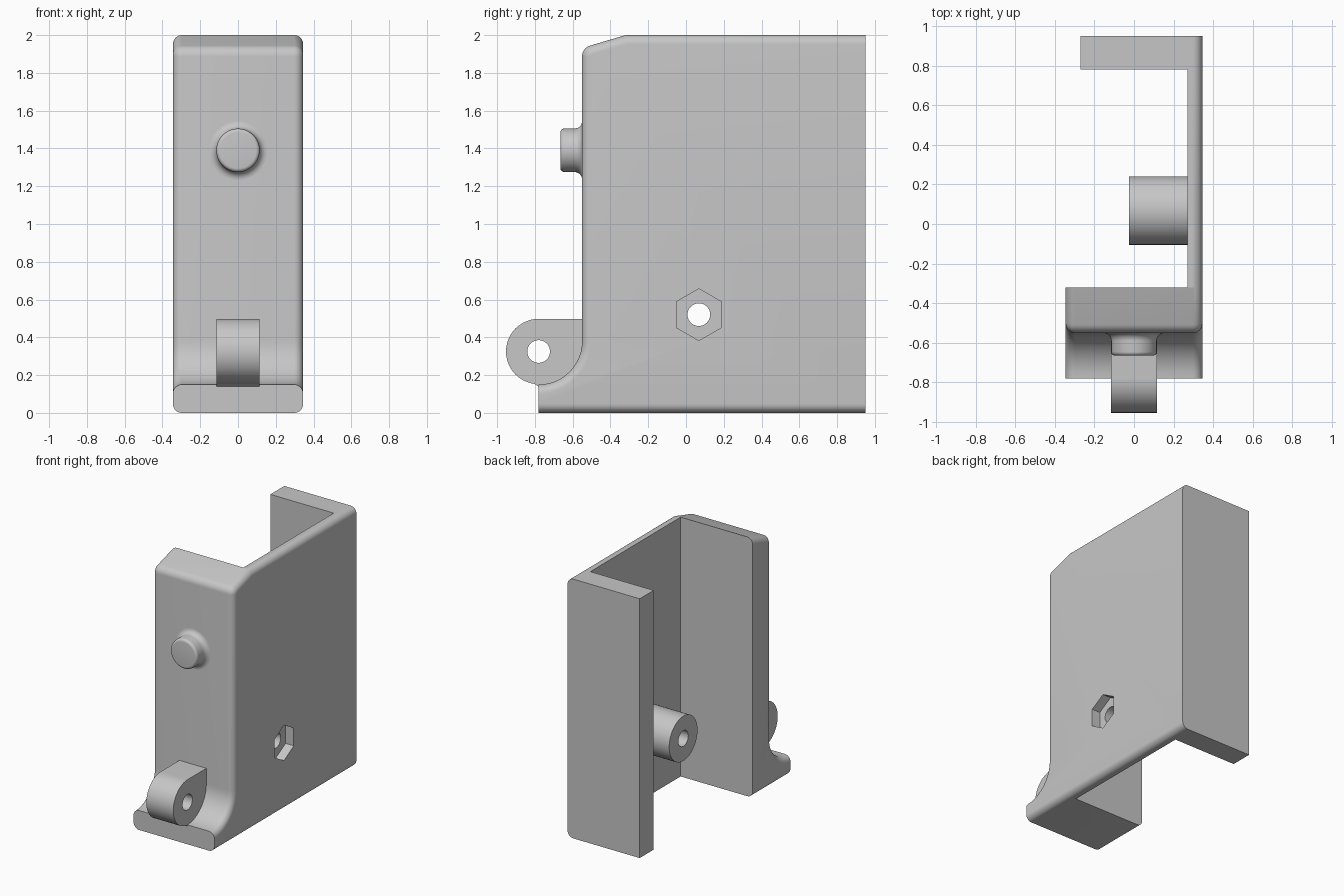
import bpy, bmesh
from math import radians, cos, sin
from mathutils import Matrix

cube = bpy.data.objects.get("Cube")
if cube:
    bpy.data.objects.remove(cube, do_unlink=True)

GREY = (0.57, 0.57, 0.57, 1)
grey = bpy.data.materials.new("plain_grey")
grey.use_nodes = True
grey.diffuse_color = GREY
grey.node_tree.nodes["Principled BSDF"].inputs["Base Color"].default_value = GREY


def arc(cy, cz, r, start, end, steps):
    """Points on an arc in the y-z plane, angles in degrees."""
    angles = [radians(start + (end - start) * i / steps) for i in range(steps + 1)]
    return [(cy + r * cos(a), cz + r * sin(a)) for a in angles]


def finish(name, bm):
    bmesh.ops.recalc_face_normals(bm, faces=bm.faces)
    mesh = bpy.data.meshes.new(name)
    bm.to_mesh(mesh)
    bm.free()
    mesh.materials.append(grey)
    obj = bpy.data.objects.new(name, mesh)
    bpy.context.collection.objects.link(obj)
    return obj


def prism(profile, x0, x1):
    """Extrude a closed y-z profile along x."""
    bm = bmesh.new()
    face = bm.faces.new([bm.verts.new((x0, y, z)) for y, z in profile])
    ext = bmesh.ops.extrude_face_region(bm, geom=[face])
    verts = [v for v in ext["geom"] if isinstance(v, bmesh.types.BMVert)]
    bmesh.ops.translate(bm, verts=verts, vec=(x1 - x0, 0, 0))
    bmesh.ops.recalc_face_normals(bm, faces=bm.faces)
    return bm


def activate(obj):
    bpy.ops.object.select_all(action="DESELECT")
    obj.select_set(True)
    bpy.context.view_layer.objects.active = obj


def cut(obj, profile, x0, x1):
    """Subtract a prism from the object."""
    cutter = finish("cutter", prism(profile, x0, x1))
    cutter.hide_render = True
    mod = obj.modifiers.new("cut", "BOOLEAN")
    mod.operation, mod.solver, mod.object = "DIFFERENCE", "EXACT", cutter
    activate(obj)
    bpy.ops.object.modifier_apply(modifier=mod.name)
    bpy.data.objects.remove(cutter, do_unlink=True)


def smooth(obj):
    activate(obj)
    bpy.ops.object.shade_smooth_by_angle(angle=radians(16))


def rect(y0, y1, z0, z1):
    return [(y0, z0), (y1, z0), (y1, z1), (y0, z1)]


def circle(cy, cz, r, n=48, start=0):
    return arc(cy, cz, r, start, start + 360, n)[:-1]


HALF, FOOT, BACK = 0.345, -0.78, 0.95
PIVOT = (0.068, 0.52)

# Bracket body: side profile with sloped nose and curved foot, rounded along both flanks
profile = [(FOOT, 0), (BACK, 0), (BACK, 2), (-0.32, 2)]
profile += arc(-0.49, 1.887, 0.06, 107, 180, 8)
profile += arc(FOOT, 0.38, 0.23, 0, -90, 12)
bm = prism(profile, -HALF, HALF)


def is_flank(edge):
    a, b = (v.co for v in edge.verts)
    on_end = any(abs(a.y - y) + abs(b.y - y) < 1e-4 for y in (FOOT, BACK))
    return abs(a.x - b.x) < 1e-4 and not on_end


bmesh.ops.bevel(bm, geom=[e for e in bm.edges if is_flank(e)], offset=0.048,
                offset_type="OFFSET", segments=8, profile=0.5, affect="EDGES")
body = finish("bracket_body", bm)
cut(body, rect(-0.32, 0.78, -1, 3), -1, 0.27)        # open channel
cut(body, rect(0.7, 1.5, -1, 3), -1, -0.27)          # shorter rear flange
cut(body, circle(*PIVOT, 0.137, 6, 30), 0.2, 1)      # hexagonal nut pocket
smooth(body)

# Post behind the pocket, with its bolt hole
post = finish("inner_post", prism(circle(*PIVOT, 0.173), -0.025, 0.275))
cut(post, circle(*PIVOT, 0.06), -1, 1)
smooth(post)

# Hinge lug on the foot
lug_profile = arc(FOOT, 0.325, 0.173, 90, 270, 24)[:-1]
lug_profile += [(-0.765, 0.13), (-0.52, 0.13), (-0.52, 0.498)]
lug = finish("hinge_lug", prism(lug_profile, -0.115, 0.115))
cut(lug, circle(FOOT, 0.325, 0.06), -1, 1)
smooth(lug)

# Round button on the front, filleted at its base
outline = [(-0.54, 0), (-0.54, 0.155)]
outline += arc(-0.59, 0.155, 0.04, 0, -90, 8)
outline += arc(-0.645, 0.095, 0.02, 90, 180, 6) + [(-0.665, 0)]
bm = bmesh.new()
ring = [bm.verts.new((r, y, 1.39)) for y, r in outline]
edges = [bm.edges.new(pair) for pair in zip(ring, ring[1:])]
bmesh.ops.spin(bm, geom=ring + edges, cent=(0, 0, 1.39), axis=(0, 1, 0),
               angle=radians(360), steps=48, use_merge=True)
bmesh.ops.remove_doubles(bm, verts=bm.verts, dist=1e-4)
smooth(finish("front_button", bm))
